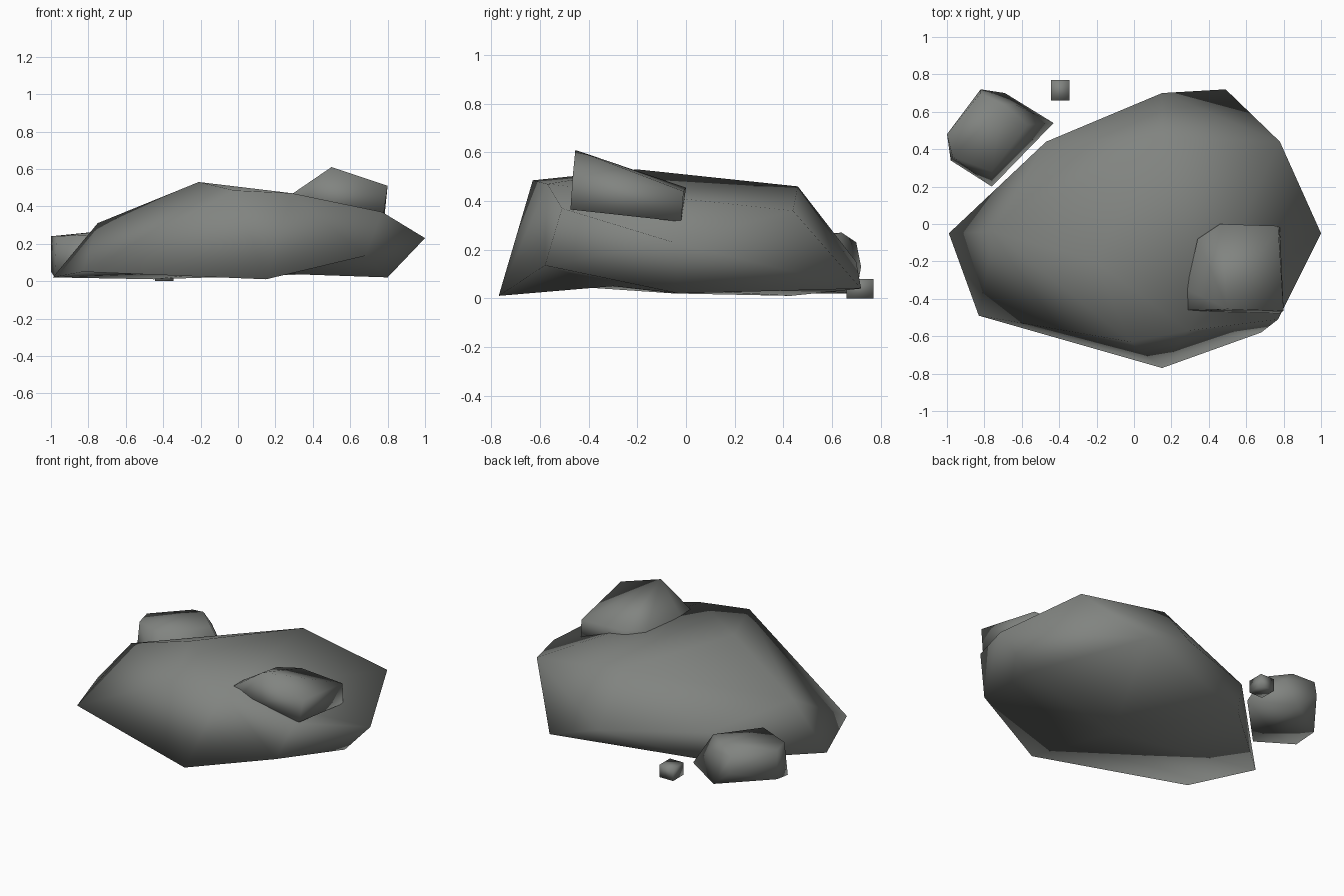
import bpy
import bmesh
from mathutils import Vector

default_cube = bpy.data.objects.get("Cube")
if default_cube:
    bpy.data.objects.remove(default_cube, do_unlink=True)


def make_material(name, colour):
    material = bpy.data.materials.new(name)
    material.use_nodes = True
    material.diffuse_color = colour
    shader = material.node_tree.nodes["Principled BSDF"]
    shader.inputs["Base Color"].default_value = colour
    shader.inputs["Roughness"].default_value = .9
    return material


def hollow_underside(bm, centre):
    """Replace the downward faces by a fan meeting at a raised centre."""
    bm.normal_update()
    underside = [face for face in bm.faces if face.normal.z < -.8]
    bmesh.ops.delete(bm, geom=underside, context="FACES")
    rim = [edge for edge in bm.edges if edge.is_boundary]
    tip = bm.verts.new(centre)
    for edge in rim:
        bm.faces.new((*edge.verts, tip))


def lift_corner(bm, corner, height):
    """Raise one corner above the hull, leaving a valley beside it."""
    target = Vector(corner)
    nearest = min(bm.verts, key=lambda v: (v.co - target).length)
    nearest.co.z = height


def make_stone(name, corners, material, hollow=None, lifted=None):
    """Wrap a faceted stone around its corner points and shade it smooth."""
    bm = bmesh.new()
    for corner in corners:
        bm.verts.new(corner)
    hull = bmesh.ops.convex_hull(bm, input=bm.verts[:])
    loose = {v for v in hull["geom_interior"] + hull["geom_unused"]
             if isinstance(v, bmesh.types.BMVert)}
    bmesh.ops.delete(bm, geom=list(loose), context="VERTS")
    bmesh.ops.recalc_face_normals(bm, faces=bm.faces[:])
    if hollow:
        hollow_underside(bm, hollow)
    if lifted:
        lift_corner(bm, *lifted)
    bmesh.ops.recalc_face_normals(bm, faces=bm.faces[:])
    for face in bm.faces:
        face.smooth = True
    mesh = bpy.data.meshes.new(name)
    bm.to_mesh(mesh)
    bm.free()
    mesh.materials.append(material)
    stone = bpy.data.objects.new(name, mesh)
    bpy.context.collection.objects.link(stone)
    return stone


def box_corners(low, high):
    return [(x, y, z)
            for x in (low[0], high[0])
            for y in (low[1], high[1])
            for z in (low[2], high[2])]


stone_grey = make_material("stone grey", (.22, .23, .217, 1))

# Broad main boulder: foot, shoulder, then crown
foot = [(-.99, -.05, .02), (-.83, -.49, .05), (.15, -.77, .01),
        (.8, -.03, .02), (.49, .72, .04), (-.45, .43, .01)]
side_corner = (.77, -.51, .22)
shoulder = [(.68, -.58, .135), (1, -.05, .23), (.78, .44, .36),
            (.15, .7, .15), (-.75, -.04, .31), (-.47, .44, .2), side_corner]
crown = [(-.21, -.2, .53), (-.02, -.63, .485), (.29, -.57, .47),
         (.15, .46, .46)]
make_stone("main_boulder", foot + shoulder + crown, stone_grey,
           hollow=(-.08, -.3, .05), lifted=(side_corner, .37))

# Slab resting on the front left of the boulder
slab_top = [(.5, -.455, .61), (.8, -.465, .51), (.28, -.46, .46),
            (.28, -.35, .46), (.46, 0, .455), (.77, -.01, .44),
            (.34, -.08, .46)]
slab_base = [(.78, -.475, .365), (.78, -.02, .315),
             (.3, -.47, .37), (.4, -.05, .32)]
make_stone("resting_slab", slab_top + slab_base, stone_grey)

# Small rock beside the back right of the boulder
rock_top = [(-1, .48, .24), (-.97, .36, .24), (-.76, .28, .25),
            (-.57, .53, .25), (-.7, .64, .27), (-.64, .64, .21),
            (-.82, .7, .23)]
rock_base = [(-1, .48, .05), (-.98, .34, .02), (-.76, .2, .02),
             (-.43, .54, .03), (-.62, .65, .05), (-.69, .7, .02),
             (-.82, .72, .13)]
make_stone("side_rock", rock_top + rock_base, stone_grey)

# Loose pebble behind
make_stone("pebble", box_corners((-.445, .66, 0), (-.345, .77, .08)), stone_grey)
